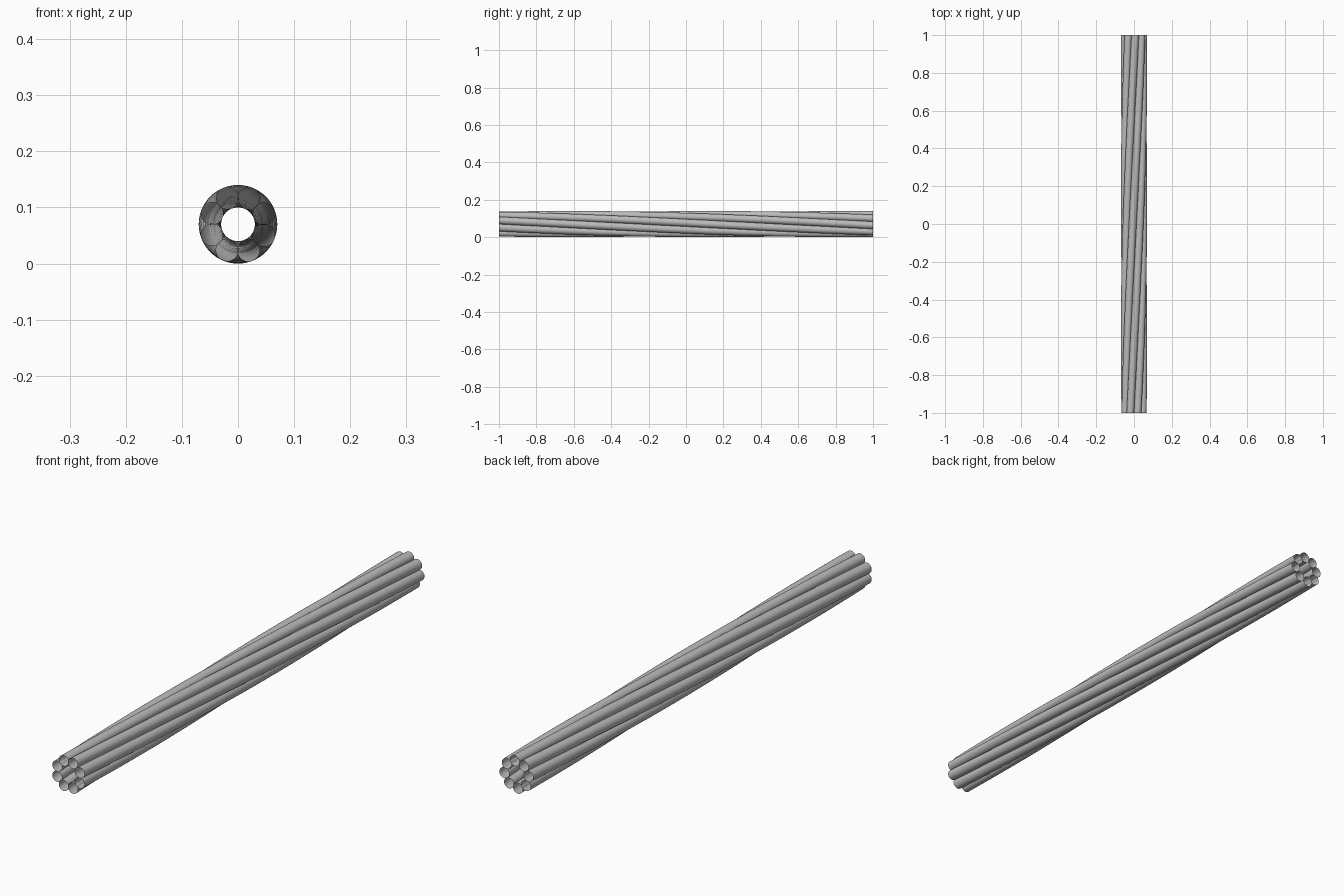
import bpy
import bmesh
from math import sin, cos, pi, radians

if "Cube" in bpy.data.objects:
    bpy.data.objects.remove(bpy.data.objects["Cube"])

STRANDS = 8          # tubes around the hollow core
RING_RADIUS = 0.05   # distance of each tube centre from the axis
TUBE_RADIUS = 0.02
TWIST = radians(120)
SIDES = 24
STEPS = 48
CENTRE_Z = 0.07

steel = bpy.data.materials.new("grey steel")
steel.diffuse_color = (0.5, 0.5, 0.5, 1)
steel.use_nodes = True
steel.node_tree.nodes["Principled BSDF"].inputs["Base Color"].default_value = steel.diffuse_color


def make_strand(index):
    """One open-ended tube wound around the y axis."""
    bm = bmesh.new()
    rings = []
    for step in range(STEPS + 1):
        t = step / STEPS
        turn = 2 * pi * (index + 0.5) / STRANDS - TWIST * t
        cx, cz = RING_RADIUS * cos(turn), RING_RADIUS * sin(turn) + CENTRE_Z
        ring = []
        for side in range(SIDES):
            a = turn + 2 * pi * side / SIDES
            ring.append(bm.verts.new((cx + TUBE_RADIUS * cos(a), -1 + 2 * t,
                                      cz + TUBE_RADIUS * sin(a))))
        rings.append(ring)
    for near, far in zip(rings, rings[1:]):
        for s in range(SIDES):
            n = (s + 1) % SIDES
            face = bm.faces.new((near[s], far[s], far[n], near[n]))
            face.smooth = True
    bm.normal_update()
    # Keep the tube walls facing outward
    first = bm.faces[:][0] if len(bm.faces) else None
    centre = first.calc_center_median()
    turn = 2 * pi * (index + 0.5) / STRANDS
    out = (centre.x - RING_RADIUS * cos(turn)) * first.normal.x \
        + (centre.z - CENTRE_Z - RING_RADIUS * sin(turn)) * first.normal.z
    if out < 0:
        bmesh.ops.reverse_faces(bm, faces=bm.faces[:])
    mesh = bpy.data.meshes.new("strand")
    bm.to_mesh(mesh)
    bm.free()
    mesh.materials.append(steel)
    strand = bpy.data.objects.new(f"cable_strand_{index + 1}", mesh)
    bpy.context.collection.objects.link(strand)


# Cable: a ring of twisted strands
for i in range(STRANDS):
    make_strand(i)
